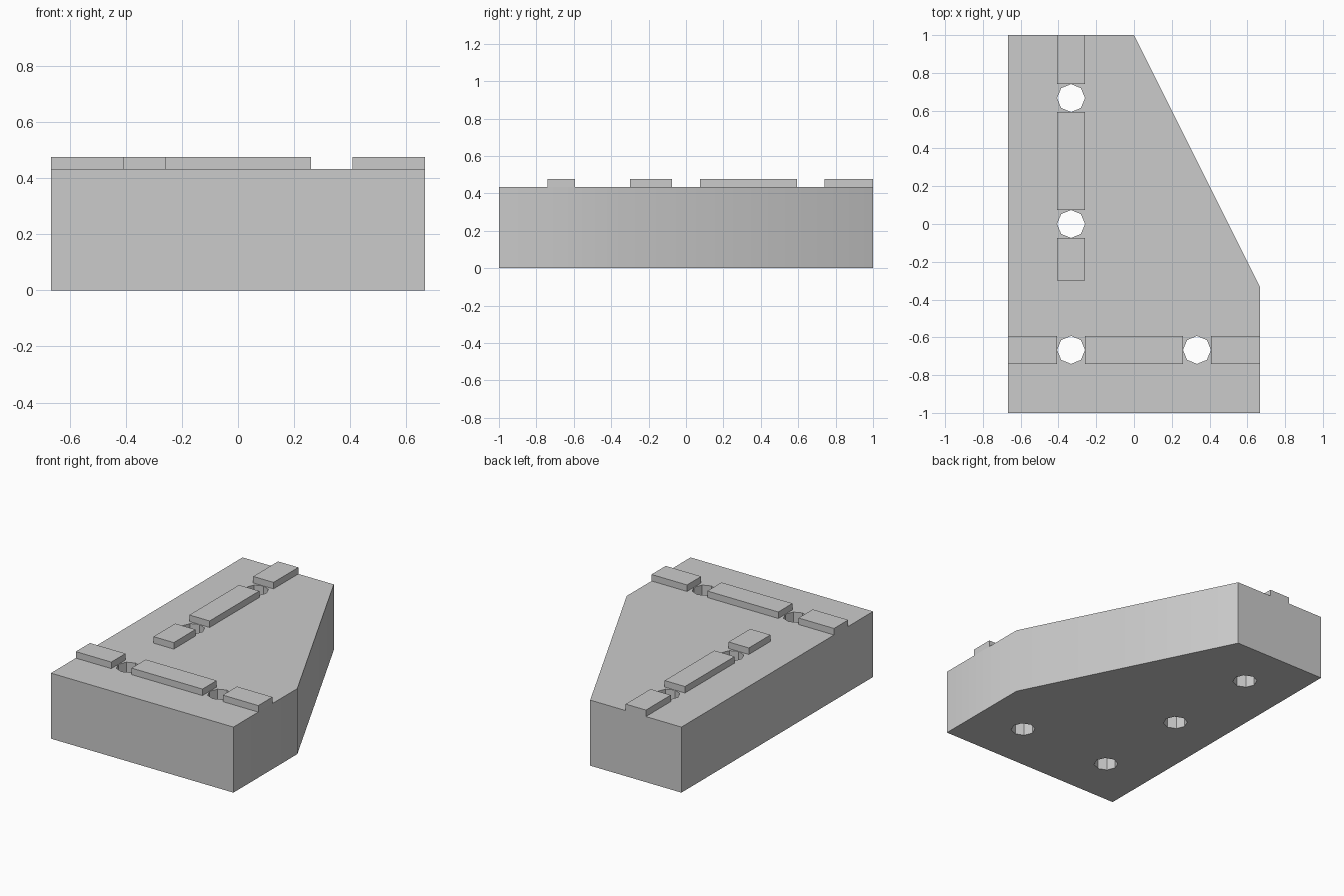
import bpy
import bmesh
import math

cube = bpy.data.objects.get("Cube")
if cube:
    bpy.data.objects.remove(cube, do_unlink=True)

W = 2 / 3           # half width, also the hole grid spacing
H = W / 2
DECK, TOP = 0.433, 0.476
R = 0.074           # hole radius and half width of the rails

grey = bpy.data.materials.new("light_grey")
grey.use_nodes = True
COLOUR = (0.6, 0.6, 0.6, 1)
grey.diffuse_color = COLOUR
grey.node_tree.nodes["Principled BSDF"].inputs["Base Color"].default_value = COLOUR


def prism(name, outline, z0, z1):
    """Extrude a flat outline from z0 up to z1."""
    bm = bmesh.new()
    face = bm.faces.new([bm.verts.new((x, y, z0)) for x, y in outline])
    grown = bmesh.ops.extrude_face_region(bm, geom=[face])["geom"]
    bmesh.ops.translate(bm, vec=(0, 0, z1 - z0),
                        verts=[v for v in grown if isinstance(v, bmesh.types.BMVert)])
    bmesh.ops.recalc_face_normals(bm, faces=bm.faces)
    mesh = bpy.data.meshes.new(name)
    bm.to_mesh(mesh)
    bm.free()
    mesh.materials.append(grey)
    obj = bpy.data.objects.new(name, mesh)
    bpy.context.collection.objects.link(obj)
    return obj


def block(name, x0, x1, y0, y1):
    return prism(name, [(x0, y0), (x1, y0), (x1, y1), (x0, y1)], DECK, TOP)


# Block with one slanted corner
base = prism("base_block", [(-W, -1), (W, -1), (W, -H), (0, 1), (-W, 1)], 0, DECK)
bpy.ops.object.select_all(action="DESELECT")
base.select_set(True)
bpy.context.view_layer.objects.active = base

# Octagonal through holes
for i, (cx, cy) in enumerate([(-H, W), (-H, 0), (-H, -W), (H, -W)]):
    ring = [(cx + R * math.cos(k * math.tau / 8), cy + R * math.sin(k * math.tau / 8))
            for k in range(8)]
    cutter = prism(f"hole_cutter_{i}", ring, -0.1, DECK + 0.1)
    cutter.hide_render = True
    mod = base.modifiers.new("hole", "BOOLEAN")
    mod.operation = "DIFFERENCE"
    mod.solver = "EXACT"
    mod.object = cutter
    bpy.ops.object.modifier_apply(modifier=mod.name)
    bpy.data.objects.remove(cutter, do_unlink=True)

# Soft shading over the shallow side corner only
bpy.ops.object.shade_smooth_by_angle(angle=math.radians(30))

# Raised rails, interrupted at the holes
for i, (y0, y1) in enumerate([(W + R, 1), (R, W - R), (-0.3, -R)]):
    block(f"long_rail_{i}", -H - R, -H + R, y0, y1)
for i, (x0, x1) in enumerate([(-W, -H - R), (-H + R, H - R), (H + R, W)]):
    block(f"cross_rail_{i}", x0, x1, -W - R, -W + R)
